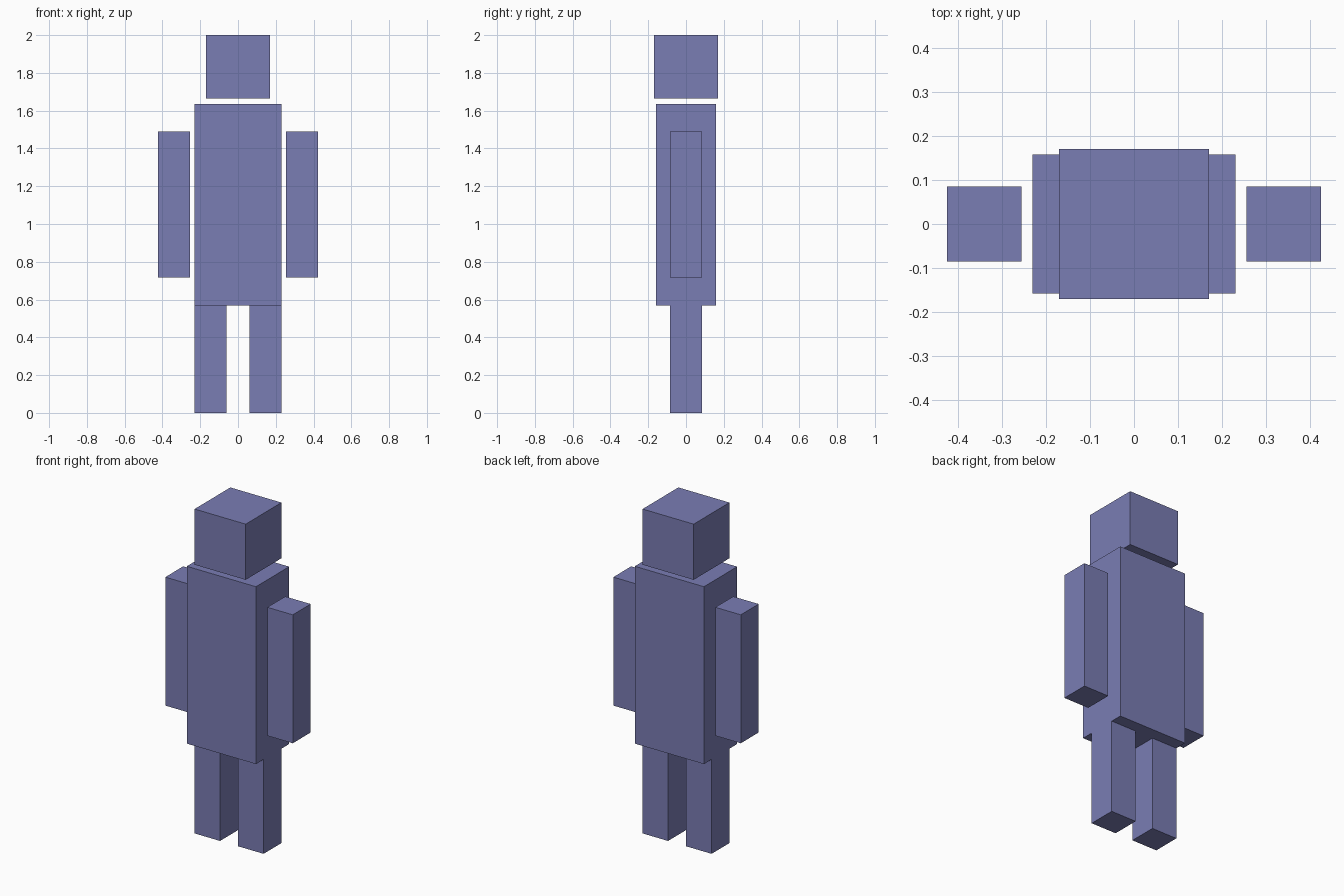
import bpy

if "Cube" in bpy.data.objects:
    bpy.data.objects.remove(bpy.data.objects["Cube"])

# Muted violet-blue used on every part
violet = bpy.data.materials.new("violet")
violet.diffuse_color = (0.195, 0.205, 0.456, 1.0)
violet.use_nodes = True
violet.node_tree.nodes["Principled BSDF"].inputs["Base Color"].default_value = violet.diffuse_color


def box(name, x, y, z):
    """Box spanning the given (min, max) ranges, with clean unit scale."""
    bpy.ops.mesh.primitive_cube_add(size=1)
    obj = bpy.context.object
    obj.name = obj.data.name = name
    for v in obj.data.vertices:
        v.co = [lo + (c + 0.5) * (hi - lo) for c, (lo, hi) in zip(v.co, (x, y, z))]
    obj.data.materials.append(violet)
    return obj


# Head, floating just above the torso
box("head", (-0.17, 0.17), (-0.17, 0.17), (1.665, 2.0))

# Torso
box("torso", (-0.23, 0.23), (-0.158, 0.158), (0.568, 1.635))

# Arms and legs, one of each per side
for side, s in (("left", -1), ("right", 1)):
    box(f"{side}_arm", sorted((s * 0.255, s * 0.424)), (-0.085, 0.085), (0.717, 1.49))
    box(f"{side}_leg", sorted((s * 0.06, s * 0.23)), (-0.085, 0.085), (0.0, 0.568))
